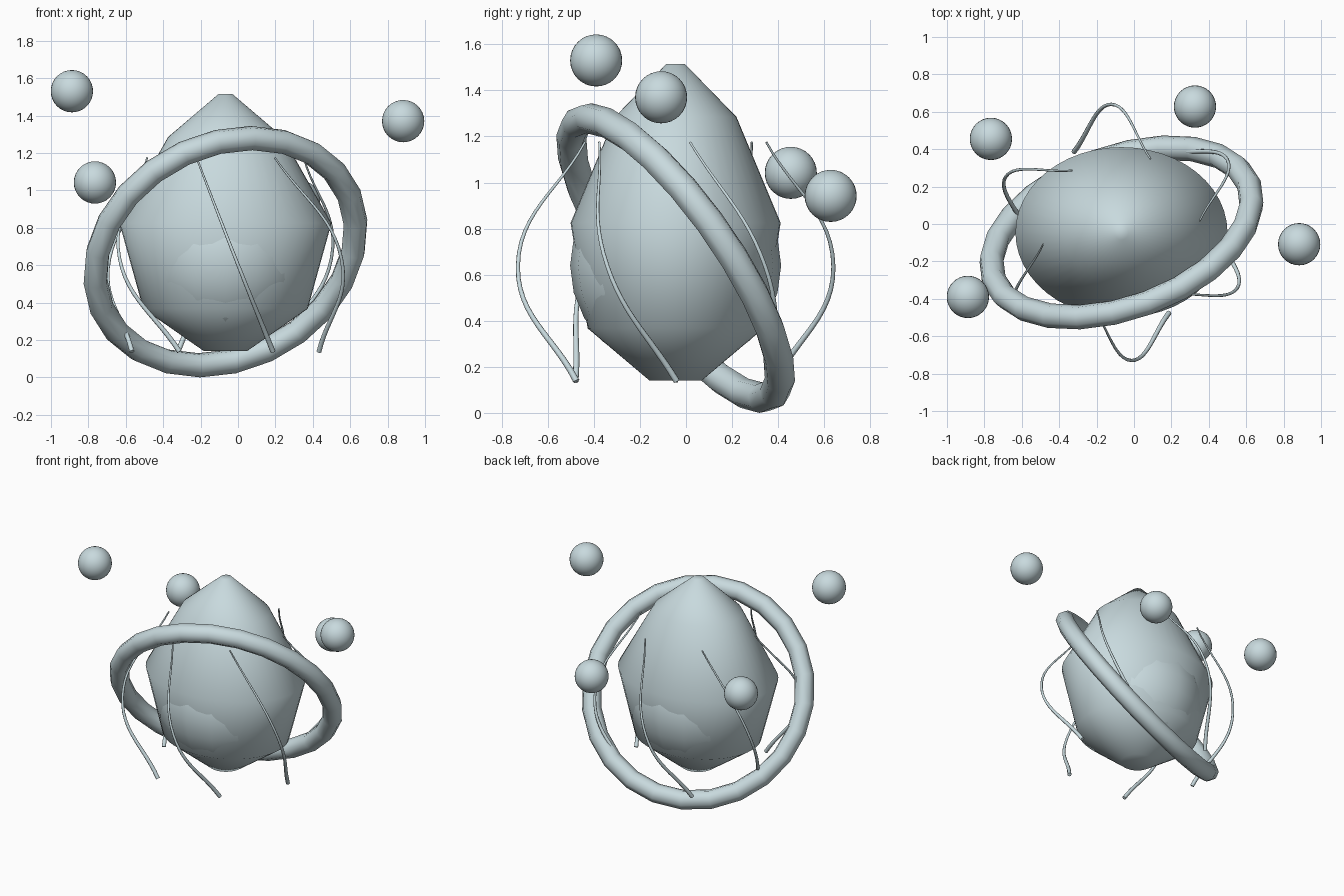
import bpy, bmesh, math
from mathutils import Vector

if "Cube" in bpy.data.objects:
    bpy.data.objects.remove(bpy.data.objects["Cube"])

CX, CY = -0.067, -0.045          # common axis of body, ring and tendrils

mat = bpy.data.materials.new("pale_blue_grey")
mat.diffuse_color = (0.58, 0.70, 0.73, 1)
mat.use_nodes = True
mat.node_tree.nodes["Principled BSDF"].inputs["Base Color"].default_value = mat.diffuse_color


def finish(obj, name, angle=60):
    obj.name = name
    obj.data.materials.append(mat)
    bpy.ops.object.select_all(action='DESELECT')
    obj.select_set(True)
    bpy.context.view_layer.objects.active = obj
    bpy.ops.object.shade_smooth_by_angle(angle=math.radians(angle))
    return obj


# Body: stacked oval sections as (x radius, y radius, height)
sections = [(0.115, 0.113, 0.14), (0.44, 0.382, 0.367), (0.567, 0.456, 0.825),
            (0.307, 0.264, 1.285), (0.037, 0.04, 1.515)]
N = 48
bm = bmesh.new()
rings = [[bm.verts.new((CX + rx * math.cos(2 * math.pi * i / N),
                        CY + ry * math.sin(2 * math.pi * i / N), z))
          for i in range(N)] for rx, ry, z in sections]
for a, b in zip(rings, rings[1:]):
    for i in range(N):
        j = (i + 1) % N
        bm.faces.new((a[i], a[j], b[j], b[i]))
bm.faces.new(rings[0][::-1])
bm.faces.new(rings[-1])
mesh = bpy.data.meshes.new("body")
bm.to_mesh(mesh)
bm.free()
body = bpy.data.objects.new("body", mesh)
bpy.context.collection.objects.link(body)
finish(body, "body")

# Core: inner ball that bulges out of the front and back of the body
bpy.ops.mesh.primitive_uv_sphere_add(segments=16, ring_count=12, radius=0.458,
                                     location=(CX, CY, 0.64))
finish(bpy.context.object, "core")

# Tilted ring around the body
normal = Vector((-0.29, 0.78, 0.55))
bpy.ops.mesh.primitive_torus_add(major_segments=24, minor_segments=8,
                                 major_radius=0.728, minor_radius=0.066,
                                 location=(CX, CY, 0.672),
                                 rotation=normal.to_track_quat('Z', 'Y').to_euler())
finish(bpy.context.object, "ring")

# Floating orbs
orbs = [(-0.888, -0.39, 1.53), (-0.765, 0.455, 1.042),
        (0.883, -0.108, 1.37), (0.326, 0.628, 0.942)]
for i, p in enumerate(orbs):
    bpy.ops.mesh.primitive_uv_sphere_add(segments=32, ring_count=16,
                                         radius=0.113, location=p)
    finish(bpy.context.object, f"orb_{i + 1}")

# Tendrils: (angle offset, distance from axis, height, thickness)
bends = [(-26, 0.423, 1.175, 0.005), (0, 0.687, 0.635, 0.009), (26, 0.5, 0.138, 0.014)]
for k in range(6):
    curve = bpy.data.curves.new("tendril", 'CURVE')
    curve.dimensions = '3D'
    curve.bevel_depth = 1.0
    curve.bevel_resolution = 2
    curve.resolution_u = 12
    curve.use_fill_caps = True
    spline = curve.splines.new('BEZIER')
    spline.bezier_points.add(2)
    for pt, (da, r, z, thick) in zip(spline.bezier_points, bends):
        a = math.radians(34.5 + 60 * k + da)
        pt.co = (CX + r * math.cos(a), CY + r * math.sin(a), z)
        pt.handle_left_type = pt.handle_right_type = 'AUTO'
        pt.radius = thick
    obj = bpy.data.objects.new("tendril", curve)
    bpy.context.collection.objects.link(obj)
    bpy.ops.object.select_all(action='DESELECT')
    obj.select_set(True)
    bpy.context.view_layer.objects.active = obj
    bpy.ops.object.convert(target='MESH')
    finish(bpy.context.object, f"tendril_{k + 1}")
